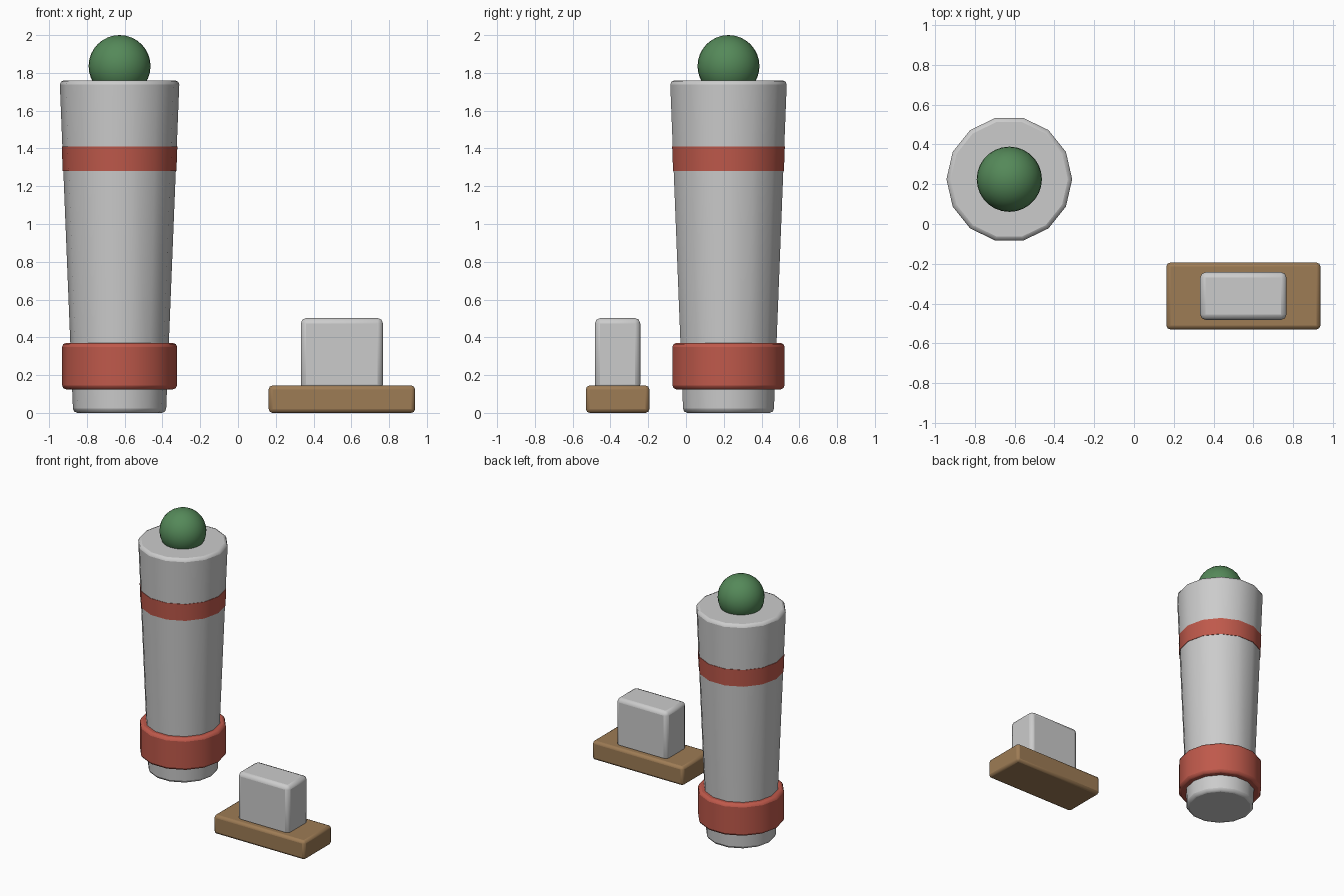
import bpy, math

if "Cube" in bpy.data.objects:
    bpy.data.objects.remove(bpy.data.objects["Cube"])

SIDES = 14
PX, PY = -0.627, 0.225      # pillar axis
BX, BY = 0.55, -0.362       # block centre


def material(name, rgb):
    m = bpy.data.materials.new(name)
    m.diffuse_color = (*rgb, 1)
    m.use_nodes = True
    m.node_tree.nodes["Principled BSDF"].inputs["Base Color"].default_value = m.diffuse_color
    return m


red = material("red", (0.52, 0.10, 0.07, 1)[:3])
green = material("green", (0.09, 0.25, 0.10))
brown = material("brown", (0.34, 0.20, 0.09))


def finish(ob, name, mat=None, bevel=0):
    ob.name = name
    if mat:
        ob.data.materials.append(mat)
    if bevel:
        b = ob.modifiers.new("bevel", 'BEVEL')
        b.width, b.segments, b.limit_method = bevel, 2, 'ANGLE'
        b.angle_limit = math.radians(40)
    bpy.ops.object.shade_smooth_by_angle(angle=math.radians(35))
    return ob


def drum(name, r0, r1, z0, z1, mat=None, bevel=0):
    # rotated a quarter turn so a corner lies on the x axis
    bpy.ops.mesh.primitive_cone_add(vertices=SIDES, radius1=r0, radius2=r1, depth=z1 - z0,
                                    location=(PX, PY, (z0 + z1) / 2), rotation=(0, 0, math.pi / 2))
    return finish(bpy.context.object, name, mat, bevel)


def box(name, size, z0, mat=None, bevel=0):
    bpy.ops.mesh.primitive_cube_add(size=1, location=(BX, BY, z0 + size[2] / 2))
    ob = bpy.context.object
    ob.scale = size
    bpy.ops.object.transform_apply(location=False, rotation=False, scale=True)
    return finish(ob, name, mat, bevel)


# Tapered pillar with its foot ring and upper band
drum("pillar", 0.246, 0.317, 0.0, 1.76, bevel=0.022)
drum("foot_ring", 0.304, 0.304, 0.125, 0.37, red, 0.02)
drum("upper_band", 0.301, 0.306, 1.28, 1.41, red)

# Ball on top
bpy.ops.mesh.primitive_uv_sphere_add(segments=28, ring_count=16, radius=0.164,
                                     location=(PX, PY, 1.836))
finish(bpy.context.object, "ball", green)

# Plinth with upright block
box("plinth", (0.775, 0.336, 0.145), 0.0, brown, 0.02)
box("block", (0.435, 0.24, 0.38), 0.122, None, 0.028)
